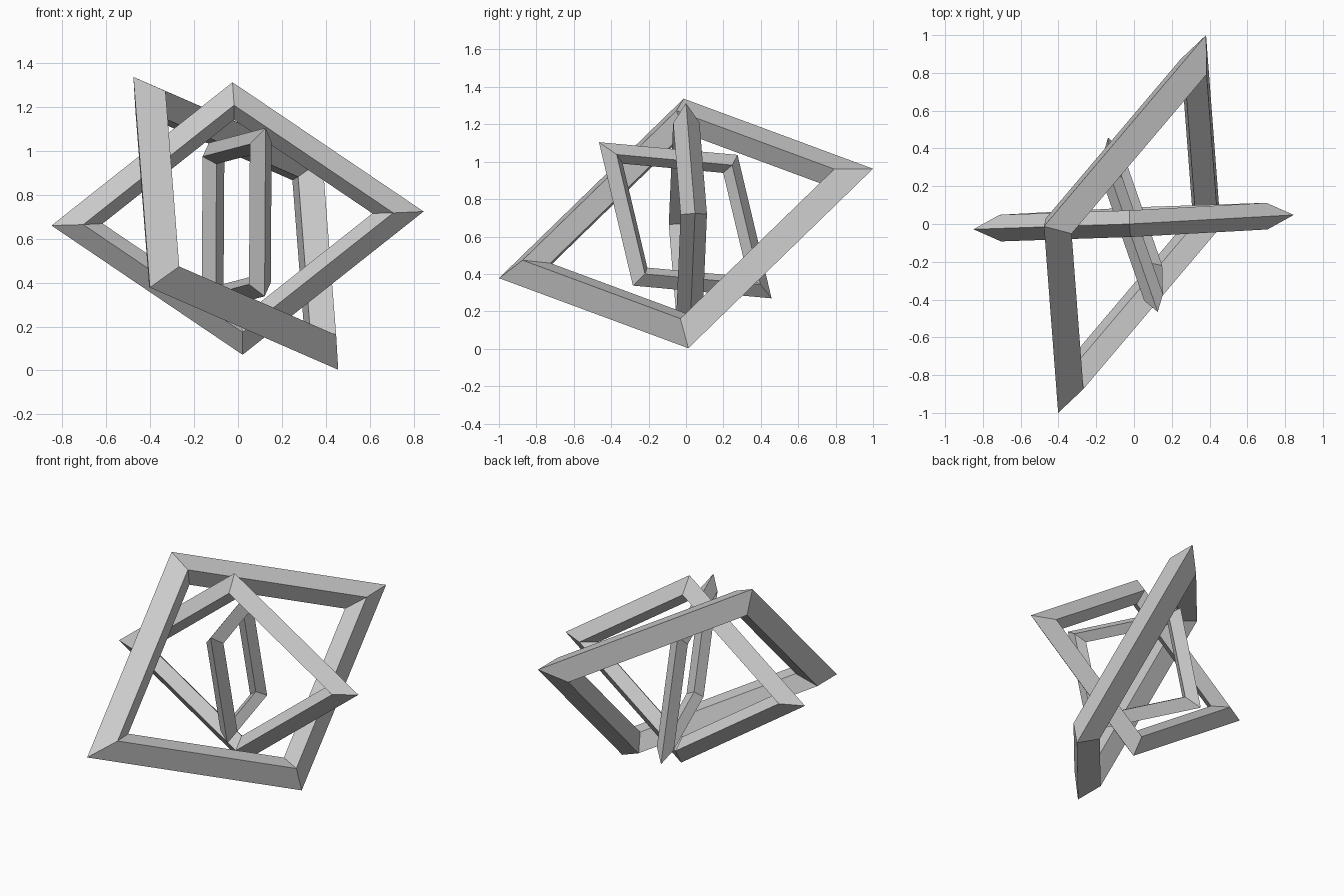
import bpy, bmesh
from mathutils import Vector

if "Cube" in bpy.data.objects:
    bpy.data.objects.remove(bpy.data.objects["Cube"])

# Kite cross-section: (fraction of the corner radius, height along the frame's axis)
KITE = [(1.0, 0.0), (0.833, 0.083), (0.725, 0.0), (0.833, -0.083)]
RATIO = 1.367  # long diagonal / short diagonal


def rhombus_frame(name, center, long_dir, short_dir, half_long):
    """Mitred rhombus frame swept from the kite section."""
    u = Vector(long_dir).normalized()
    s = Vector(short_dir)
    s = (s - u * s.dot(u)).normalized()
    n = u.cross(s)
    c = Vector(center)
    corners = [u, s / RATIO, -u, -s / RATIO]
    bm = bmesh.new()
    rings = [[bm.verts.new(c + half_long * (d * r + n * h)) for r, h in KITE]
             for d in corners]
    for i in range(4):
        a, b = rings[i], rings[(i + 1) % 4]
        for j in range(4):
            k = (j + 1) % 4
            bm.faces.new((a[j], b[j], b[k], a[k]))
    bmesh.ops.recalc_face_normals(bm, faces=bm.faces)
    mesh = bpy.data.meshes.new(name)
    bm.to_mesh(mesh)
    bm.free()
    obj = bpy.data.objects.new(name, mesh)
    bpy.context.collection.objects.link(obj)
    return obj


# Three nested frames, each turned a different way
rhombus_frame("outer_frame", (-0.01, 0, 0.67),
              (0.783, 2.0, 0.585), (-0.925, -0.01, 1.335), 1.113)
rhombus_frame("middle_frame", (-0.002, 0.01, 0.692),
              (1.695, 0.076, 0.064), (-0.045, -0.02, 1.24), 0.849)
rhombus_frame("inner_frame", (-0.006, -0.004, 0.687),
              (0.263, -0.922, 0.834), (-0.254, 0.56, 0.699), 0.636)
